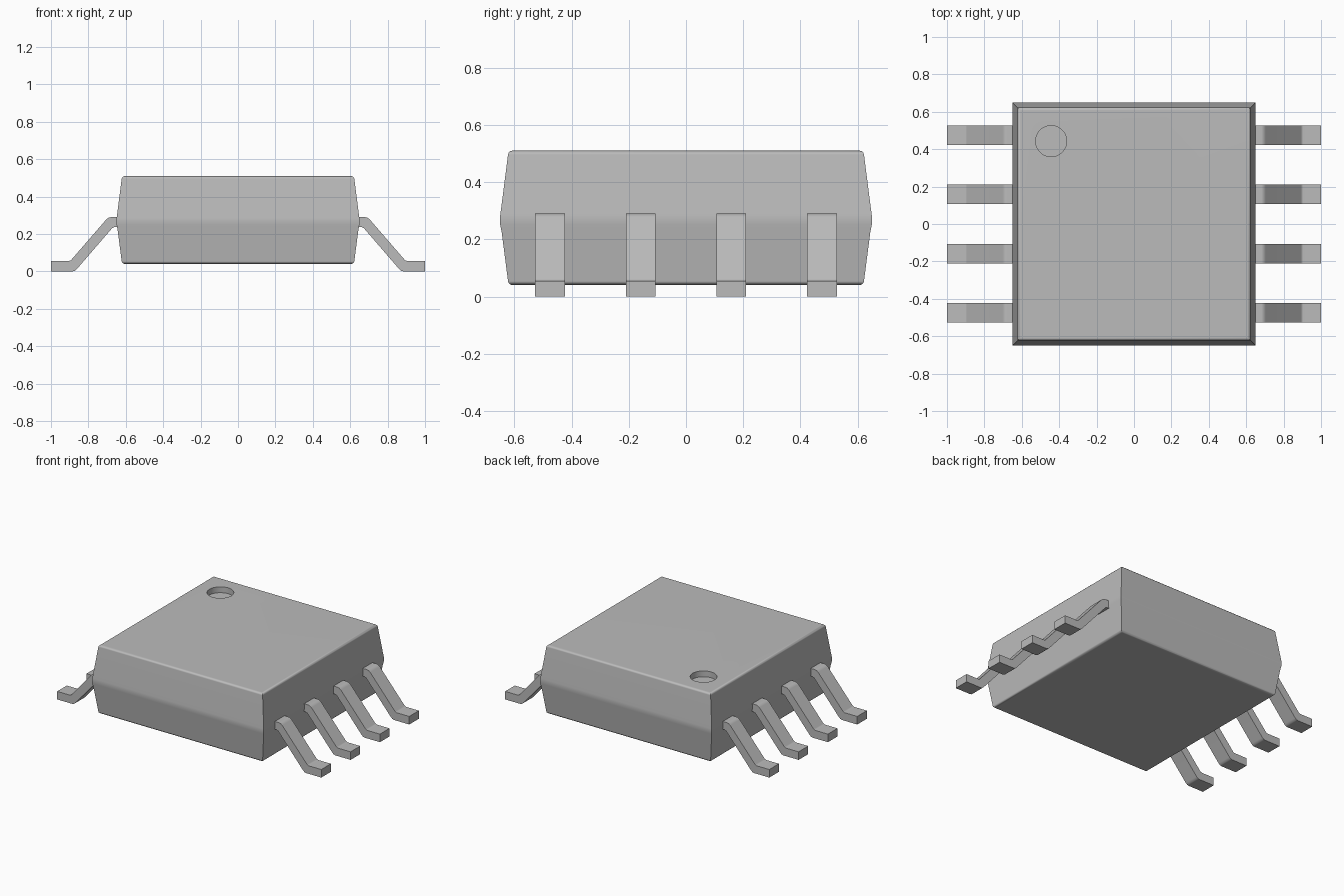
import bpy
import bmesh
import math

cube = bpy.data.objects.get("Cube")
if cube:
    bpy.data.objects.remove(cube, do_unlink=True)

# One plain grey for the whole chip
grey = bpy.data.materials.new("plain_grey")
grey.use_nodes = True
colour = (0.5, 0.5, 0.5, 1)
grey.diffuse_color = colour
grey.node_tree.nodes["Principled BSDF"].inputs["Base Color"].default_value = colour


def finish(name, bm):
    bmesh.ops.recalc_face_normals(bm, faces=bm.faces)
    mesh = bpy.data.meshes.new(name)
    bm.to_mesh(mesh)
    bm.free()
    mesh.materials.append(grey)
    obj = bpy.data.objects.new(name, mesh)
    bpy.context.collection.objects.link(obj)
    return obj


def smooth(obj):
    bpy.ops.object.select_all(action="DESELECT")
    obj.select_set(True)
    bpy.context.view_layer.objects.active = obj
    bpy.ops.object.shade_smooth_by_angle(angle=math.radians(32))
    weighted = obj.modifiers.new("even_shading", "WEIGHTED_NORMAL")
    weighted.keep_sharp = True


# Body: stacked square sections, rounded rims and a softly bulging waist
TOP, BOTTOM, RIM = 0.51, 0.04, 0.016


def rim(z, up):
    steps = [math.radians(a) for a in (8, 30, 60, 90)]
    return [(0.606 + RIM * math.cos(a), z + up * RIM * (math.sin(a) - 1)) for a in steps]


waist = [(0.644, 0.225), (0.649, 0.25), (0.65, 0.27), (0.649, 0.285), (0.645, 0.315)]
sections = rim(BOTTOM, -1)[::-1] + waist + rim(TOP, 1)

bm = bmesh.new()
rings = [[bm.verts.new((sx * h, sy * h, z)) for sx, sy in ((-1, -1), (1, -1), (1, 1), (-1, 1))]
         for h, z in sections]
for low, high in zip(rings, rings[1:]):
    for i in range(4):
        j = (i + 1) % 4
        bm.faces.new((low[i], low[j], high[j], high[i]))
bm.faces.new(rings[0][::-1])
bm.faces.new(rings[-1])
body = finish("body", bm)

# Round pin-one dimple sunk into the top
bm = bmesh.new()
bmesh.ops.create_cone(bm, cap_ends=True, segments=48, radius1=0.083, radius2=0.083, depth=0.08)
bmesh.ops.translate(bm, verts=bm.verts, vec=(-0.443, 0.443, TOP))
cutter = finish("dimple_cutter", bm)
cutter.hide_render = True
cut = body.modifiers.new("dimple", "BOOLEAN")
cut.object = cutter
cut.operation = "DIFFERENCE"
cut.solver = "EXACT"
bpy.context.view_layer.objects.active = body
bpy.ops.object.modifier_apply(modifier="dimple")
bpy.data.objects.remove(cutter, do_unlink=True)
smooth(body)

# Leads: bent side profile extruded across its width, four on each side
profile = [(0.63, 0.29), (0.68, 0.29), (0.692, 0.287), (0.704, 0.278),
           (0.893, 0.06), (0.905, 0.055), (1, 0.055), (1, 0), (0.885, 0),
           (0.873, 0.003), (0.862, 0.012), (0.674, 0.23), (0.662, 0.237), (0.63, 0.237)]


def lead(name, side, y, half_width=0.052):
    bm = bmesh.new()
    face = bm.faces.new([bm.verts.new((side * x, y - half_width, z)) for x, z in profile])
    grown = bmesh.ops.extrude_face_region(bm, geom=[face])["geom"]
    moved = [v for v in grown if isinstance(v, bmesh.types.BMVert)]
    bmesh.ops.translate(bm, verts=moved, vec=(0, 2 * half_width, 0))
    smooth(finish(name, bm))


for side, label in ((1, "left"), (-1, "right")):
    for n in range(4):
        lead(f"{label}_lead_{n + 1}", side, (n - 1.5) * 0.317)
